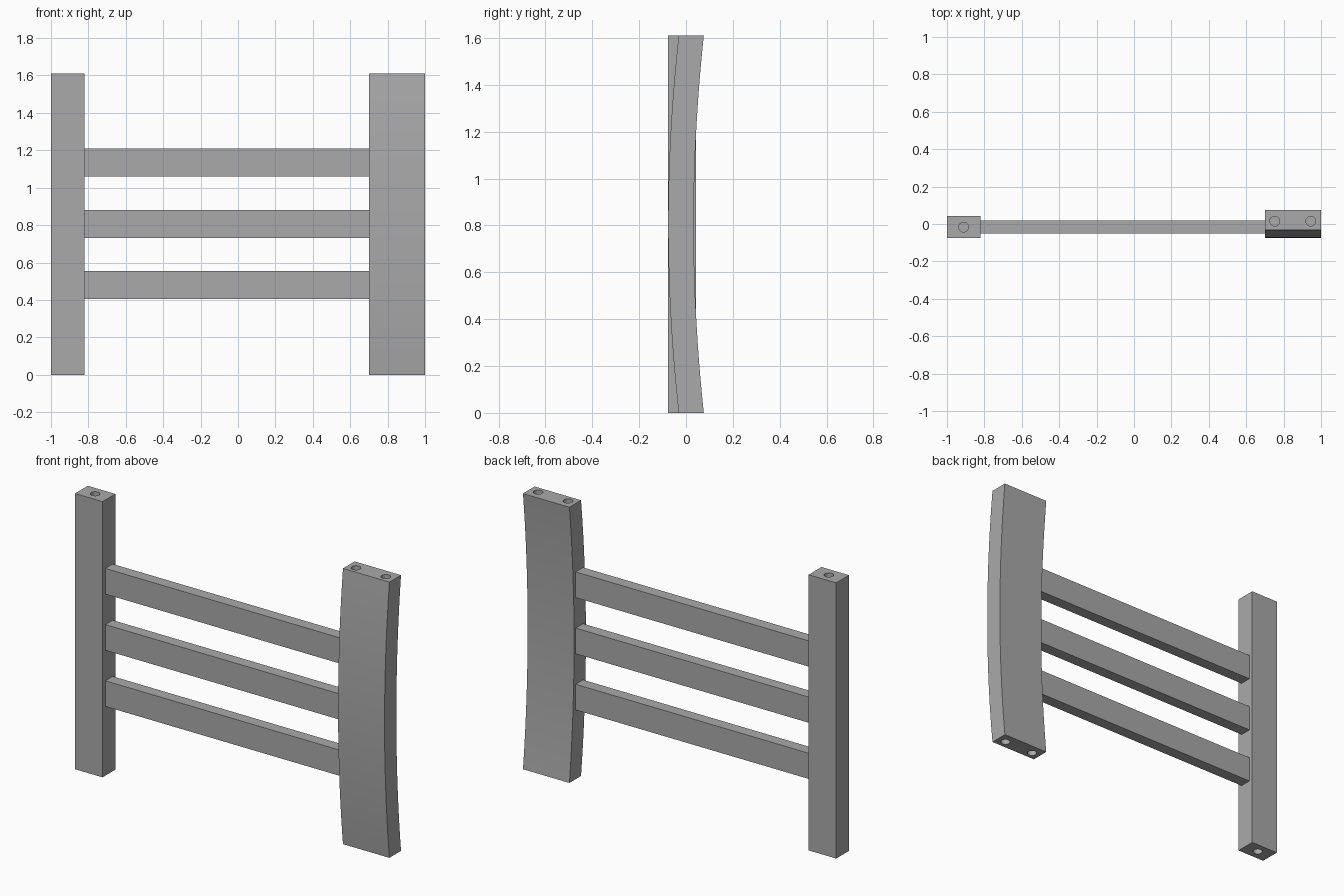
import bpy
import bmesh
from math import sqrt

cube = bpy.data.objects.get("Cube")
if cube:
    bpy.data.objects.remove(cube, do_unlink=True)

HEIGHT = 1.61
HOLE_RADIUS, HOLE_DEPTH = 0.026, 0.15

grey = bpy.data.materials.new("plain_grey")
grey.use_nodes = True
grey.diffuse_color = (0.4, 0.4, 0.4, 1)
grey.node_tree.nodes["Principled BSDF"].inputs["Base Color"].default_value = grey.diffuse_color


def extrude_profile(name, profile, x0, x1):
    """Extrude a closed (y, z) profile along x."""
    bm = bmesh.new()
    face = bm.faces.new([bm.verts.new((x0, y, z)) for y, z in profile])
    new = bmesh.ops.extrude_face_region(bm, geom=[face])["geom"]
    verts = [v for v in new if isinstance(v, bmesh.types.BMVert)]
    bmesh.ops.translate(bm, verts=verts, vec=(x1 - x0, 0, 0))
    bmesh.ops.recalc_face_normals(bm, faces=bm.faces)
    mesh = bpy.data.meshes.new(name)
    bm.to_mesh(mesh)
    bm.free()
    mesh.materials.append(grey)
    obj = bpy.data.objects.new(name, mesh)
    bpy.context.collection.objects.link(obj)
    return obj


def block(name, x0, x1, y0, y1, z0, z1):
    return extrude_profile(name, [(y0, z0), (y1, z0), (y1, z1), (y0, z1)], x0, x1)


def drill(post, centres):
    """Cut blind dowel holes into the top and bottom of a post."""
    for i, (x, y) in enumerate(centres):
        for end, z in (("bottom", 0), ("top", HEIGHT)):
            bpy.ops.mesh.primitive_cylinder_add(
                vertices=32, radius=HOLE_RADIUS, depth=HOLE_DEPTH * 2, location=(x, y, z))
            cutter = bpy.context.object
            cutter.name = f"{post.name}_{end}_hole_cutter_{i + 1}"
            cutter.data.materials.append(grey)
            cutter.hide_render = True
            cutter.display_type = 'WIRE'
            mod = post.modifiers.new(f"{end}_hole_{i + 1}", 'BOOLEAN')
            mod.operation = 'DIFFERENCE'
            mod.solver = 'EXACT'
            mod.object = cutter
            # Apply the cut so the helper can go
            bpy.ops.object.select_all(action='DESELECT')
            post.select_set(True)
            bpy.context.view_layer.objects.active = post
            bpy.ops.object.modifier_apply(modifier=mod.name)
            bpy.data.objects.remove(cutter, do_unlink=True)
    bpy.ops.object.shade_smooth_by_angle(angle=0.5)


def arc(y_mid, sagitta, steps=32):
    """Points of a shallow arc from bottom to top, bowed towards the front."""
    half = HEIGHT / 2
    radius = (half ** 2 + sagitta ** 2) / (2 * sagitta)
    heights = [HEIGHT * i / steps for i in range(steps + 1)]
    return [(y_mid + radius - sqrt(radius ** 2 - (z - half) ** 2), z) for z in heights]


# Straight narrow post
straight_post = block("straight_post", -1, -0.822, -0.076, 0.042, 0, HEIGHT)
drill(straight_post, [(-0.911, -0.017)])

# Wide post bowed towards the front
curved_profile = arc(-0.076, 0.045) + arc(0.033, 0.043)[::-1]
curved_post = extrude_profile("curved_post", curved_profile, 0.7, 1)
drill(curved_post, [(0.752, 0.015), (0.945, 0.015)])

# Three rails between the posts
for name, z in (("lower_rail", 0.479), ("middle_rail", 0.807), ("upper_rail", 1.135)):
    block(name, -0.822, 0.7, -0.05, 0.018, z - 0.075, z + 0.075)
